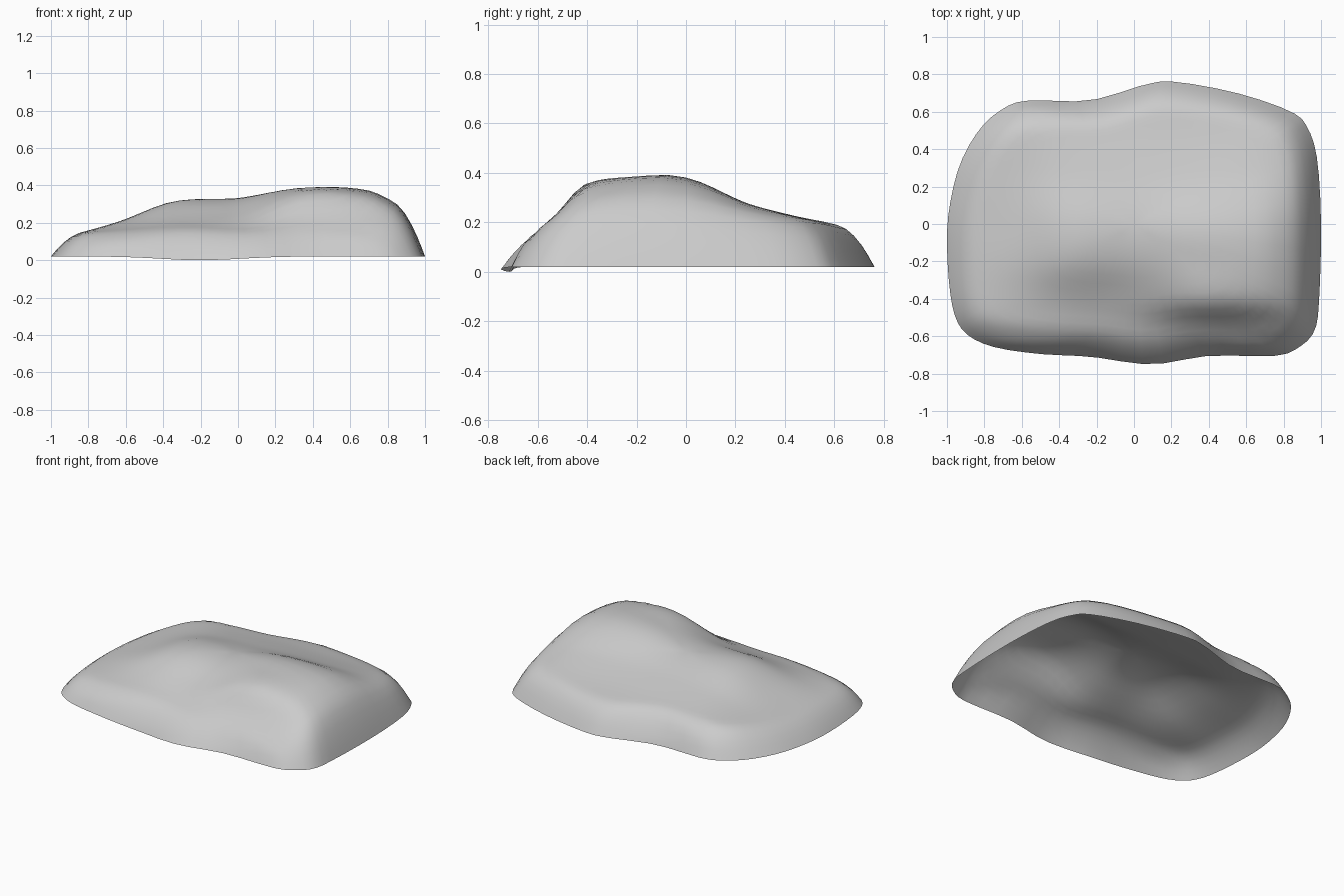
import bpy, math
from mathutils import Vector

if "Cube" in bpy.data.objects:
    bpy.data.objects.remove(bpy.data.objects["Cube"])

SEGMENTS, RINGS, LIP_WIDTH = 72, 18, 0.16

# Footprint of the rock, counter-clockwise
OUTLINE = [(1, 0), (.98, .34), (.93, .51), (.84, .6), (.55, .7), (.22, .76),
           (.06, .745), (-.24, .66), (-.57, .66), (-.71, .61), (-.83, .5),
           (-.93, .32), (-.985, .1), (-1, -.1), (-.985, -.35), (-.95, -.51),
           (-.88, -.6), (-.74, -.66), (-.5, -.695), (-.23, -.71), (.09, -.75),
           (.4, -.705), (.75, -.705), (.88, -.66), (.965, -.57), (.99, -.4)]

# Heights of the upper surface on a coarse grid, front row first
GRID_X = [-.95, -.65, -.35, 0, .35, .7, .95]
GRID_Y = [-.7, -.55, -.42, -.2, 0, .25, .55, .75]
HEIGHTS = [[.12, .13, .13, .13, .14, .15, .16],
           [.13, .15, .17, .17, .20, .21, .20],
           [.13, .17, .21, .23, .345, .33, .24],
           [.13, .20, .30, .315, .38, .37, .26],
           [.13, .20, .31, .33, .38, .365, .26],
           [.13, .19, .25, .27, .275, .27, .22],
           [.13, .18, .20, .205, .20, .20, .17],
           [.12, .15, .17, .18, .18, .17, .15]]


def cubic(a, b, c, d, t):
    """Catmull-Rom blend between b and c."""
    return b + t / 2 * (c - a + t * (2 * a - 5 * b + 4 * c - d + t * (3 * (b - c) + d - a)))


def sample(knots, values, position):
    """Smooth lookup of values along a row of knots."""
    last = len(knots) - 1
    position = min(max(position, knots[0]), knots[last])
    i = max(k for k in range(last) if knots[k] <= position)
    t = (position - knots[i]) / (knots[i + 1] - knots[i])
    near = [values[min(max(i + k, 0), last)] for k in (-1, 0, 1, 2)]
    return cubic(*near, t)


def surface_height(x, y):
    return sample(GRID_Y, [sample(GRID_X, row, x) for row in HEIGHTS], y)


def rim_point(fraction):
    """Point on the smooth closed footprint."""
    place = fraction * len(OUTLINE)
    i = int(place)
    near = [Vector(OUTLINE[(i + k) % len(OUTLINE)]) for k in (-1, 0, 1, 2)]
    return cubic(*near, place - i)


def flat_grey(name, value):
    material = bpy.data.materials.new(name)
    colour = (value, value, value, 1)
    material.diffuse_color = colour
    material.use_nodes = True
    shader = material.node_tree.nodes["Principled BSDF"]
    shader.inputs["Base Color"].default_value = colour
    return material


# Open shell: rings shrink from the rim to the centre, with a rounded lip
rim = [rim_point(i / SEGMENTS) for i in range(SEGMENTS)]
verts, faces = [], []
for ring in range(RINGS):
    scale = 1 - (ring / RINGS) ** 1.5
    for edge in rim:
        p = edge * scale
        distance = min((p - q).length for q in rim) if ring else 0
        rise = 1 - (1 - min(distance / LIP_WIDTH, 1)) ** 2
        sag = .02 * math.exp(-((p.x + .2) / .3) ** 2) if p.y < 0 else 0
        base = .02 - sag * (1 - rise)
        verts.append((p.x, p.y, base + (surface_height(p.x, p.y) - base) * rise))
for ring in range(RINGS - 1):
    for i in range(SEGMENTS):
        a, b = ring * SEGMENTS + i, ring * SEGMENTS + (i + 1) % SEGMENTS
        faces.append((a, b, b + SEGMENTS, a + SEGMENTS))

# Close the crown with a fan
centre = len(verts)
verts.append((0, 0, surface_height(0, 0)))
start = (RINGS - 1) * SEGMENTS
for i in range(SEGMENTS):
    faces.append((start + i, start + (i + 1) % SEGMENTS, centre))

mesh = bpy.data.meshes.new("rock_shell")
mesh.from_pydata(verts, [], faces)
mesh.materials.append(flat_grey("stone grey", .6))
mesh.polygons.foreach_set("use_smooth", [True] * len(mesh.polygons))
mesh.update()
rock = bpy.data.objects.new("rock_shell", mesh)
bpy.context.collection.objects.link(rock)

# Soften small ripples while keeping the rim in place
inner = rock.vertex_groups.new(name="inner surface")
inner.add(list(range(SEGMENTS, len(verts))), 1, "REPLACE")
soften = rock.modifiers.new("soften", "SMOOTH")
soften.vertex_group = inner.name
soften.factor = .5
soften.iterations = 2
